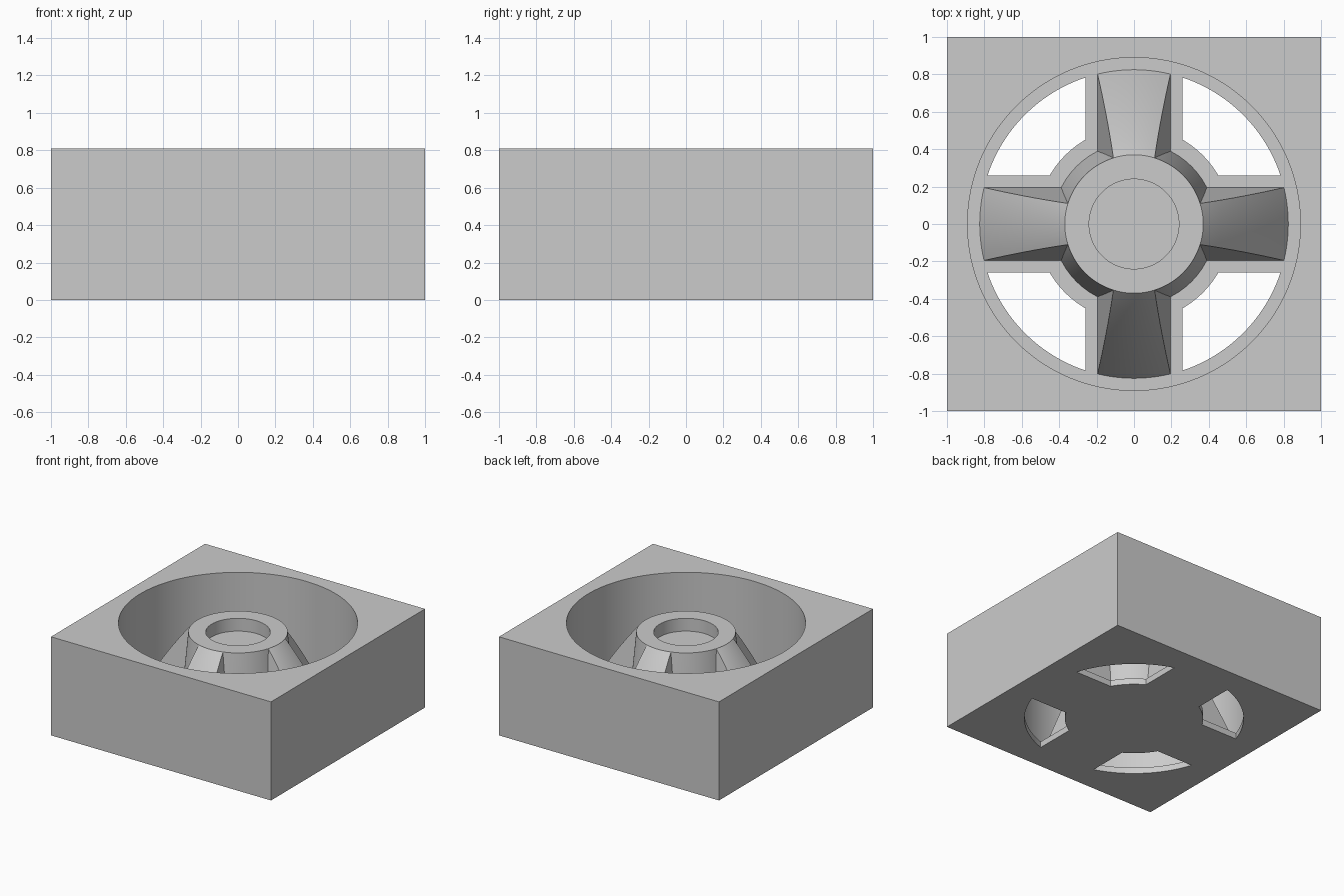
import bpy, bmesh
from math import sin, cos, pi, radians, asin, sqrt

old = bpy.data.objects.get("Cube")
if old:
    bpy.data.objects.remove(old, do_unlink=True)

HEIGHT, FLOOR, HUB_TOP = 0.81, 0.05, 0.735
BORE_R, WINDOW_R, HUB_R, HOLE_R = 0.89, 0.825, 0.37, 0.24
SEGMENTS = 128

grey = bpy.data.materials.new("plain grey")
grey.use_nodes = True
grey.diffuse_color = (0.6, 0.6, 0.6, 1)
bsdf = next(n for n in grey.node_tree.nodes if n.type == 'BSDF_PRINCIPLED')
bsdf.inputs["Base Color"].default_value = (0.6, 0.6, 0.6, 1)


def finish(name, bm):
    bmesh.ops.recalc_face_normals(bm, faces=bm.faces)
    mesh = bpy.data.meshes.new(name)
    bm.to_mesh(mesh)
    bm.free()
    mesh.materials.append(grey)
    obj = bpy.data.objects.new(name, mesh)
    bpy.context.collection.objects.link(obj)
    return obj


def lathe(name, profile):
    """Revolve (radius, z) points about z; both ends lie on the axis."""
    bm = bmesh.new()
    verts = [bm.verts.new((r, 0, z)) for r, z in profile]
    edges = [bm.edges.new(pair) for pair in zip(verts, verts[1:])]
    bmesh.ops.spin(bm, geom=verts + edges, cent=(0, 0, 0), axis=(0, 0, 1),
                   angle=2 * pi, steps=SEGMENTS, use_merge=True)
    bmesh.ops.remove_doubles(bm, verts=bm.verts, dist=1e-5)
    return finish(name, bm)


def prism(name, outline, direction):
    """Extrude a closed 3D outline along a direction."""
    bm = bmesh.new()
    face = bm.faces.new([bm.verts.new(p) for p in outline])
    ext = bmesh.ops.extrude_face_region(bm, geom=[face])
    moved = [v for v in ext["geom"] if isinstance(v, bmesh.types.BMVert)]
    bmesh.ops.translate(bm, verts=moved, vec=direction)
    return finish(name, bm)


def boolean(target, tool, operation):
    mod = target.modifiers.new("cut", 'BOOLEAN')
    mod.operation, mod.solver, mod.object = operation, 'EXACT', tool
    bpy.context.view_layer.objects.active = target
    bpy.ops.object.modifier_apply(modifier=mod.name)
    bpy.data.objects.remove(tool, do_unlink=True)


def smooth(obj):
    bpy.ops.object.select_all(action='DESELECT')
    obj.select_set(True)
    bpy.context.view_layer.objects.active = obj
    bpy.ops.object.shade_smooth_by_angle(angle=radians(25))


# Square housing with a round bore
housing = prism("housing", [(-1, -1, 0), (1, -1, 0), (1, 1, 0), (-1, 1, 0)], (0, 0, HEIGHT))
bore = lathe("bore_cutter", [(0, FLOOR), (BORE_R, FLOOR), (BORE_R, 1), (0, 1)])
boolean(housing, bore, 'DIFFERENCE')


# Four floor windows between the arms
def arc(radius, inset, start, steps=24):
    a = asin(inset / radius)
    return [(radius * cos(t), radius * sin(t), -0.1) for t in
            (start + a + (pi / 2 - 2 * a) * i / steps for i in range(steps + 1))]


for q in range(4):
    outline = arc(WINDOW_R, 0.26, q * pi / 2) + arc(0.52, 0.26, q * pi / 2)[::-1]
    boolean(housing, prism("window_cutter", outline, (0, 0, 0.3)), 'DIFFERENCE')
smooth(housing)

# Tapered hub with a shallow round recess
hub = lathe("hub", [(0, 0.02), (0.437, 0.02), (0.435, FLOOR), (HUB_R, HUB_TOP),
                    (HOLE_R, HUB_TOP), (HOLE_R, 0.63), (0, 0.63)])
smooth(hub)

# Four drafted arms sloping from the hub down to the floor
run, drop = WINDOW_R - HUB_R, HUB_TOP - FLOOR
slope = 1.2
bulge = (drop - slope * run) / run ** 2
steps = 10
profile = [(0, HUB_TOP - 0.002), (HUB_R, HUB_TOP - 0.002)]
for i in range(1, steps + 1):
    d = run * i / steps
    profile.append((HUB_R + d, HUB_TOP - slope * d - bulge * d * d))
profile += [(WINDOW_R, 0.02), (0, 0.02)]


def half_width(z):
    return 0.195 - 0.085 * (z - FLOOR) / drop


for q, side in enumerate(("left", "back", "right", "front")):
    c, s = round(cos(q * pi / 2)), round(sin(q * pi / 2))
    section = [(0.31, sign * half_width(z), z) for sign, z in
               ((-1, 0), (1, 0), (1, 0.8), (-1, 0.8))]
    bar = prism("bar_cutter", [(c * x - s * y, s * x + c * y, z) for x, y, z in section],
                (c * 0.65, s * 0.65, 0))
    arm = lathe(side + "_arm", profile)
    boolean(arm, bar, 'INTERSECT')
    smooth(arm)
